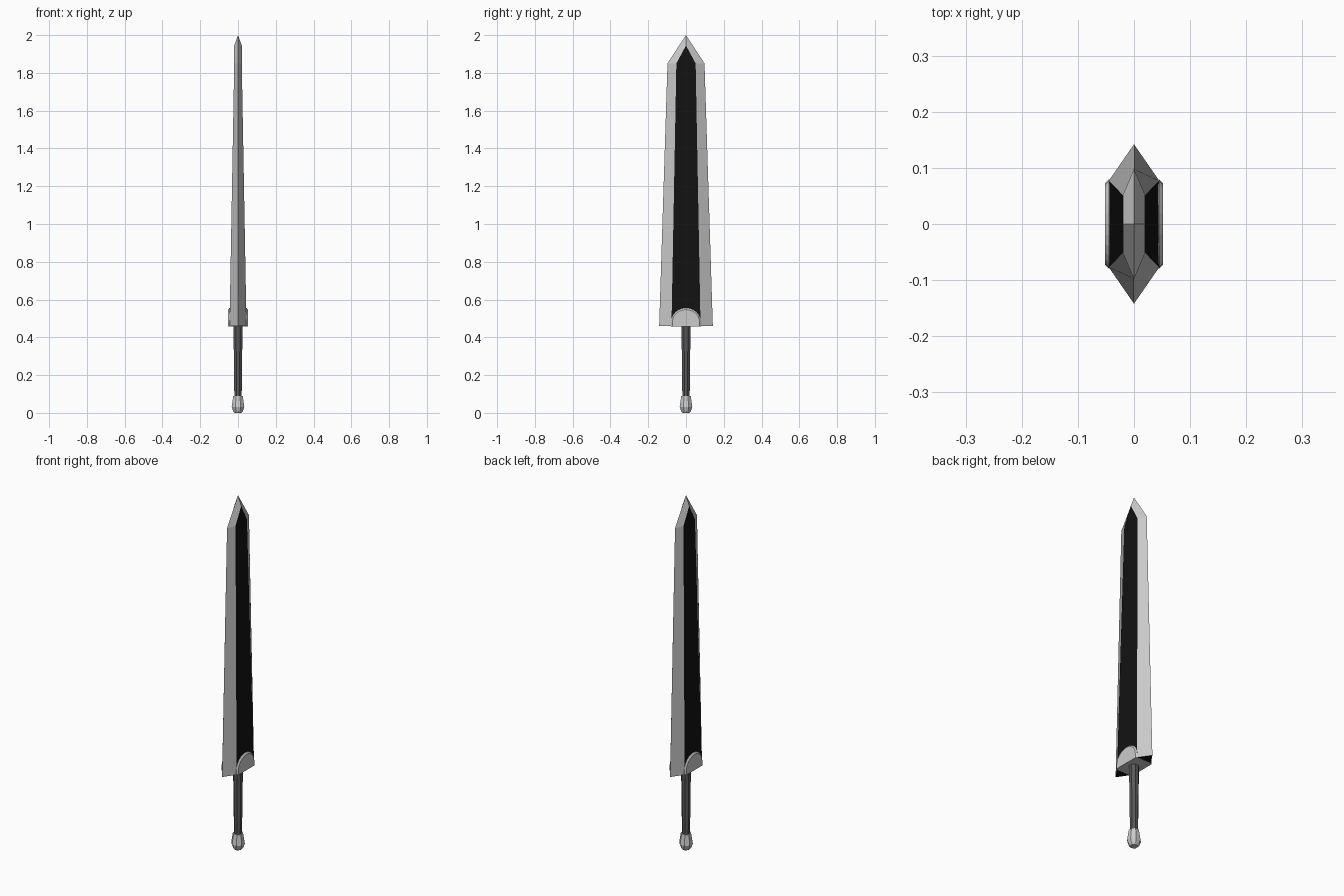
import bpy, bmesh, math

if "Cube" in bpy.data.objects:
    bpy.data.objects.remove(bpy.data.objects["Cube"])


def material(name, value):
    m = bpy.data.materials.new(name)
    m.diffuse_color = (value, value, value, 1)
    m.use_nodes = True
    m.node_tree.nodes["Principled BSDF"].inputs["Base Color"].default_value = m.diffuse_color
    return m


black = material("black_steel", 0.006)
leather = material("dark_grip", 0.1)


def finish(name, bm, mats=()):
    bmesh.ops.recalc_face_normals(bm, faces=bm.faces[:])
    me = bpy.data.meshes.new(name)
    bm.to_mesh(me)
    bm.free()
    for m in mats:
        me.materials.append(m)
    ob = bpy.data.objects.new(name, me)
    bpy.context.collection.objects.link(ob)
    return ob


def lathe(name, rings, sides, mats=()):
    """Faceted column from (z, radius) rings, one flat side facing front."""
    bm = bmesh.new()
    loops = []
    for z, r in rings:
        loops.append([bm.verts.new((r * math.cos(a), r * math.sin(a), z))
                      for a in ((i + 0.5) * math.tau / sides for i in range(sides))])
    for lo, hi in zip(loops, loops[1:]):
        for i in range(sides):
            j = (i + 1) % sides
            bm.faces.new((lo[i], lo[j], hi[j], hi[i]))
    bm.faces.new(loops[0])
    bm.faces.new(loops[-1])
    return finish(name, bm, mats)


# Blade: hexagonal section with bright bevels, dark flats and a pointed tip
bm = bmesh.new()


def section(z, edge, fx, fy):
    pts = [(0, -edge), (fx, -fy), (fx, fy), (0, edge), (-fx, fy), (-fx, -fy)]
    return [bm.verts.new((x, y, z)) for x, y in pts]


low = section(0.46, 0.142, 0.045, 0.077)
high = section(1.85, 0.098, 0.02, 0.051)
tip = bm.verts.new((0, 0, 2.0))
for i in range(6):
    j = (i + 1) % 6
    f = bm.faces.new((low[i], low[j], high[j], high[i]))
    f.material_index = 1 if i in (1, 4) else 0
for a, b, side in ((1, 2, 1), (4, 5, -1)):
    peak = bm.verts.new((side * 0.02, 0, 1.945))
    bm.faces.new((high[a], high[b], peak)).material_index = 1
    bm.faces.new((high[(a - 1) % 6], high[a], peak, tip))
    bm.faces.new((high[b], high[(b + 1) % 6], tip, peak))
bm.faces.new(low).material_index = 1
steel = material("steel", 0.8)
finish("blade", bm, (steel, black))

# Guard: arched block through the blade, its faces chamfered along the arch
bm = bmesh.new()


def arch(x, half, top):
    pts = [(half, 0.458)]
    for i in range(13):
        a = math.pi * i / 12
        pts.append((half * math.cos(a), 0.482 + (top - 0.482) * math.sin(a)))
    pts.append((-half, 0.458))
    return [bm.verts.new((x, y, z)) for y, z in pts]


loops = [arch(-0.052, 0.072, 0.547), arch(-0.045, 0.079, 0.556),
         arch(0.045, 0.079, 0.556), arch(0.052, 0.072, 0.547)]
for lo, hi in zip(loops, loops[1:]):
    for i in range(len(lo)):
        j = (i + 1) % len(lo)
        bm.faces.new((lo[i], lo[j], hi[j], hi[i]))
bm.faces.new(loops[0])
bm.faces.new(loops[-1])
finish("guard", bm)

# Grip and pommel
lathe("grip", [(0.08, 0.021), (0.46, 0.026)], 8, (leather,))
lathe("pommel", [(0, 0.02), (0.008, 0.027), (0.032, 0.036), (0.09, 0.027)], 8)
